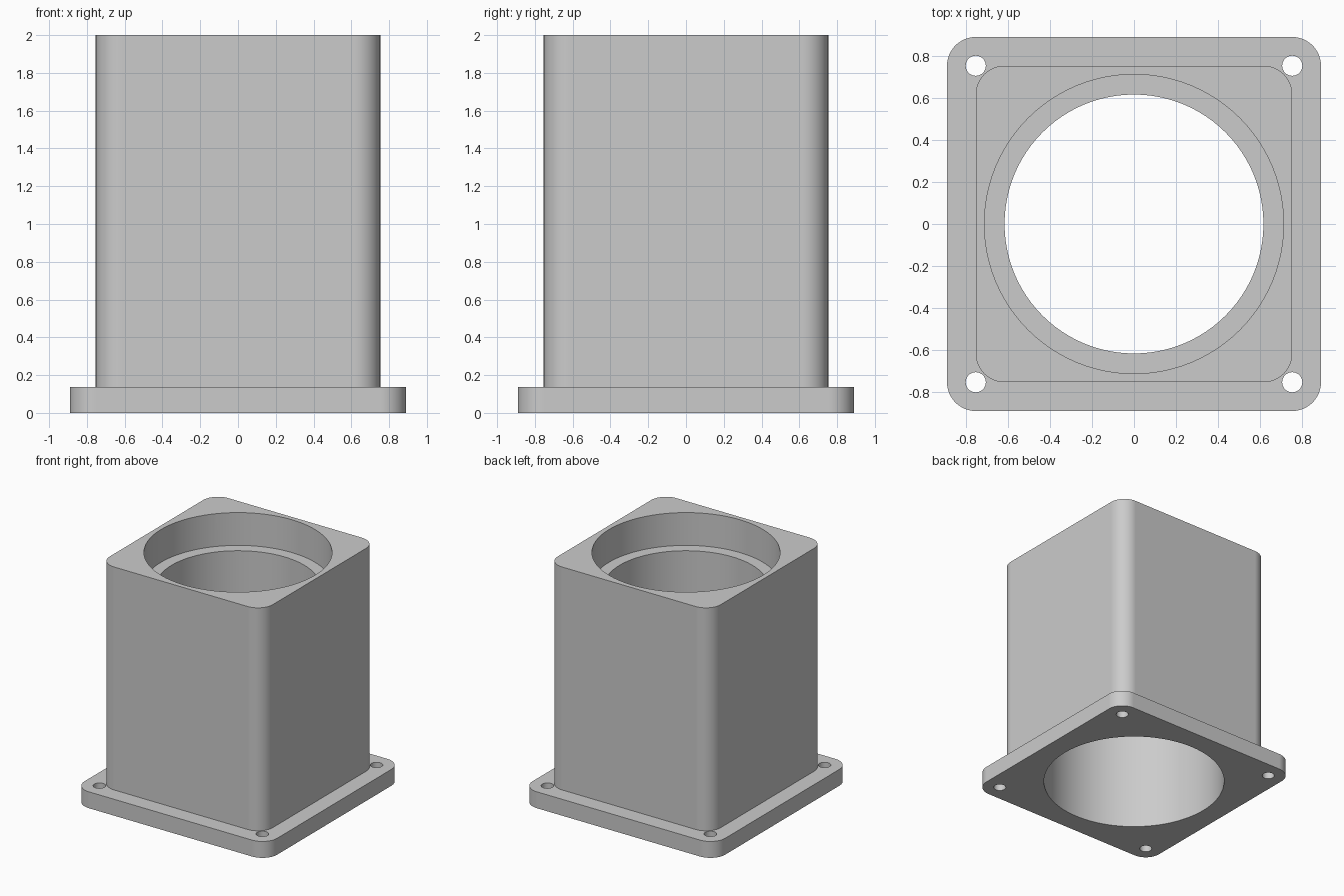
import bpy, bmesh, math

cube = bpy.data.objects.get("Cube")
if cube:
    bpy.data.objects.remove(cube, do_unlink=True)

FLANGE_HALF, BODY_HALF, CORNER = 0.8904, 0.7534, 0.137
FLANGE_TOP, TOP = 0.137, 2.0
BORE, RECESS = 0.6164, 0.7123
LIP_BOTTOM, LIP_TOP = 1.1, 1.726
BOLT, BOLT_POS = 0.048, 0.7534

grey = bpy.data.materials.new("plain grey")
grey.use_nodes = True
colour = (0.6, 0.6, 0.6, 1)
grey.diffuse_color = colour
grey.node_tree.nodes["Principled BSDF"].inputs["Base Color"].default_value = colour


def prism(name, outline, z0, z1):
    """Extrude a closed outline from z0 up to z1."""
    bm = bmesh.new()
    base = bm.faces.new([bm.verts.new((x, y, z0)) for x, y in outline])
    side = bmesh.ops.extrude_face_region(bm, geom=[base])["geom"]
    top = [v for v in side if isinstance(v, bmesh.types.BMVert)]
    bmesh.ops.translate(bm, verts=top, vec=(0, 0, z1 - z0))
    bmesh.ops.recalc_face_normals(bm, faces=bm.faces)
    mesh = bpy.data.meshes.new(name)
    bm.to_mesh(mesh)
    bm.free()
    mesh.materials.append(grey)
    obj = bpy.data.objects.new(name, mesh)
    bpy.context.collection.objects.link(obj)
    return obj


def circle(r, n, cx=0, cy=0):
    return [(cx + r * math.cos(math.tau * i / n), cy + r * math.sin(math.tau * i / n))
            for i in range(n)]


def rounded_square(half, r, steps=12):
    c = half - r
    pts = []
    for k, (sx, sy) in enumerate([(1, 1), (-1, 1), (-1, -1), (1, -1)]):
        for i in range(steps + 1):
            a = math.pi / 2 * (k + i / steps)
            pts.append((sx * c + r * math.cos(a), sy * c + r * math.sin(a)))
    return pts


def combine(target, other, operation):
    """Apply a boolean and discard the helper."""
    other.hide_render = True
    mod = target.modifiers.new(operation.title(), 'BOOLEAN')
    mod.operation, mod.solver, mod.object = operation, 'EXACT', other
    bpy.context.view_layer.objects.active = target
    bpy.ops.object.modifier_apply(modifier=mod.name)
    bpy.data.objects.remove(other, do_unlink=True)


# Square body standing on a wider mounting flange
housing = prism("flanged_housing", rounded_square(FLANGE_HALF, CORNER), 0, FLANGE_TOP)
body = prism("body", rounded_square(BODY_HALF, CORNER), FLANGE_TOP / 2, TOP)
combine(housing, body, 'UNION')

# Through bore, with wider recesses from the top and the bottom leaving an inner lip
for radius, z0, z1 in [(BORE, -0.1, TOP + 0.1),
                       (RECESS, LIP_TOP, TOP + 0.1),
                       (RECESS, -0.1, LIP_BOTTOM)]:
    combine(housing, prism("bore_cutter", circle(radius, 96), z0, z1), 'DIFFERENCE')

# Bolt holes in the flange corners
for x in (-BOLT_POS, BOLT_POS):
    for y in (-BOLT_POS, BOLT_POS):
        hole = prism("bolt_cutter", circle(BOLT, 32, x, y), -0.1, FLANGE_TOP + 0.1)
        combine(housing, hole, 'DIFFERENCE')

# Smooth curved walls, sharp rims, flat sides kept evenly shaded
bpy.ops.object.select_all(action='DESELECT')
housing.select_set(True)
bpy.context.view_layer.objects.active = housing
bpy.ops.object.shade_smooth_by_angle(angle=math.radians(30))
weighted = housing.modifiers.new("Weighted Normal", 'WEIGHTED_NORMAL')
weighted.keep_sharp = True
